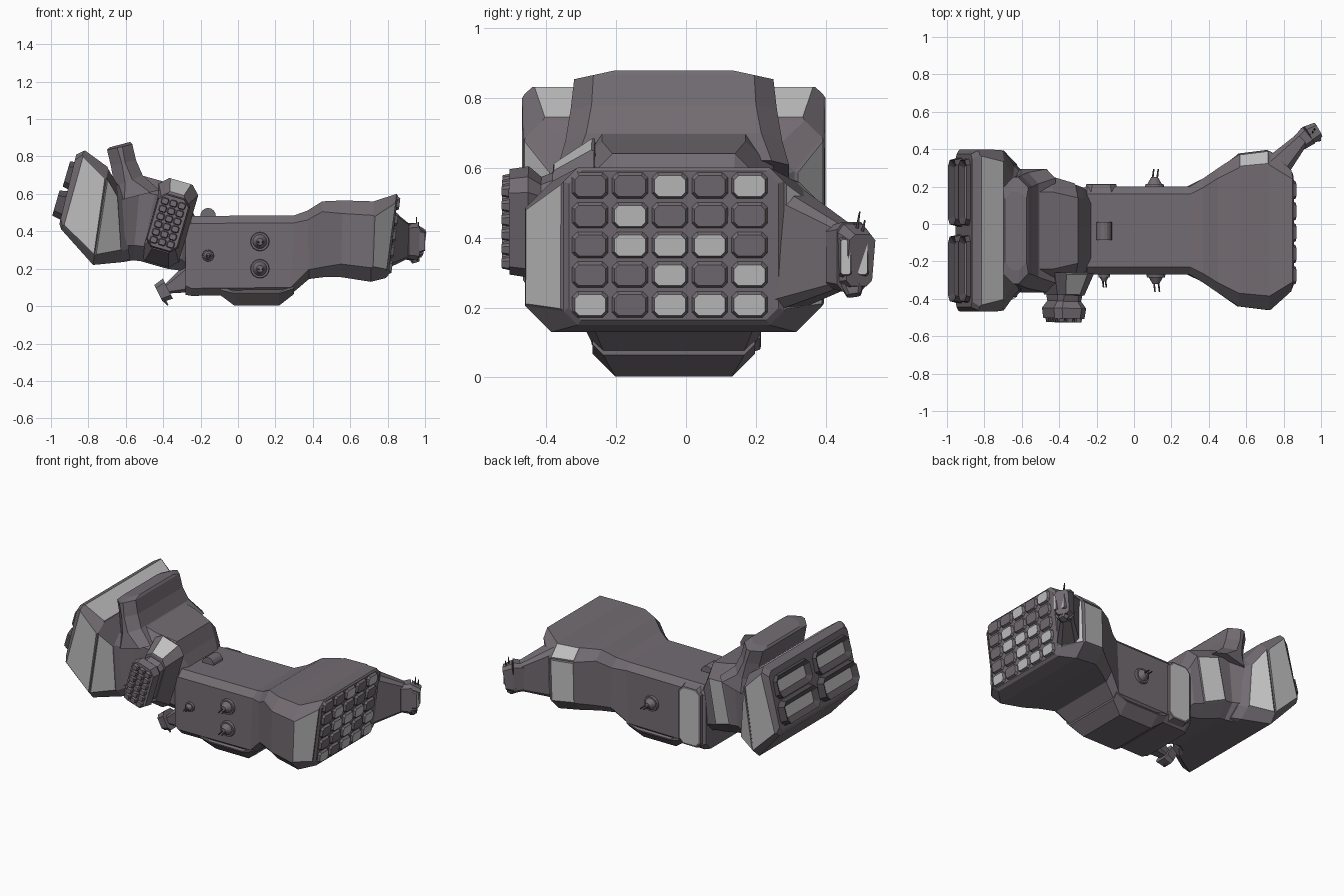
import bpy, bmesh, math
from mathutils import Vector as V

YC = -0.035                       # centre line of the ship


def material(name, r, g, b):
    m = bpy.data.materials.new(name)
    m.diffuse_color = (r, g, b, 1)
    return m


MAIN = material("hull mauve grey", 0.170, 0.150, 0.168)
LIGHT = material("pale panel grey", 0.52, 0.52, 0.52)
DARK = material("dark engine grey", 0.085, 0.076, 0.084)


def octagon(w, h, c):
    """Chamfered rectangle; side 0 is +y, 2 top, 4 -y, 6 bottom."""
    return [(w, -h + c), (w, h - c), (w - c, h), (c - w, h),
            (-w, h - c), (-w, c - h), (c - w, -h), (w - c, -h)]


def loft(name, rings, mat, panels=(), end_inset=None, end_mat=None):
    """Skin the rings; inset the (station, side) panels in the pale colour."""
    bm = bmesh.new()
    vs = [[bm.verts.new(p) for p in r] for r in rings]
    n = len(rings[0])
    quads = {}
    for i in range(len(vs) - 1):
        for j in range(n):
            k = (j + 1) % n
            quads[i, j] = bm.faces.new((vs[i][j], vs[i][k], vs[i + 1][k], vs[i + 1][j]))
    bm.faces.new(vs[0])
    end = bm.faces.new(vs[-1])
    bmesh.ops.recalc_face_normals(bm, faces=bm.faces)
    for key in panels:
        f = quads[key]
        bmesh.ops.inset_individual(bm, faces=[f], thickness=0.010, depth=0.006)
        f.material_index = 1
    if end_inset:
        bmesh.ops.inset_individual(bm, faces=[end], thickness=end_inset[0], depth=end_inset[1])
    if end_mat:
        end.material_index = 1
    me = bpy.data.meshes.new(name)
    bm.to_mesh(me)
    bm.free()
    me.materials.append(mat)
    me.materials.append(end_mat or LIGHT)
    ob = bpy.data.objects.new(name, me)
    bpy.context.collection.objects.link(ob)
    return ob


def section(xt, zt, xb, zb, w, c):
    """Octagon slice spanned by a top and a bottom point in the xz plane."""
    t, b = V((xt, YC, zt)), V((xb, YC, zb))
    up, mid = (t - b).normalized(), (t + b) / 2
    return [mid + V((0, y, 0)) + up * z for y, z in octagon(w, (t - b).length / 2, c)]


def body(name, stations, panels=(), mat=MAIN):
    return loft(name, [section(*s) for s in stations], mat, panels)


def bar(name, p0, p1, s0, s1, mat=MAIN, up=(0, 0, 1), ch=0.2, **kw):
    """Tapered chamfered block from p0 to p1 with (width, height) at each end."""
    p0, p1 = V(p0), V(p1)
    f = (p1 - p0).normalized()
    side = f.cross(V(up)).normalized()
    up = side.cross(f)
    rings = [[p + side * a + up * b for a, b in octagon(s[0] / 2, s[1] / 2, ch * min(s))]
             for p, s in ((p0, s0), (p1, s1))]
    return loft(name, rings, mat, **kw)


# Main hull flaring into the cargo head
body("main_hull", [
    (-0.28, 0.47, -0.28, 0.06, 0.225, 0.05),
    (-0.25, 0.482, -0.25, 0.055, 0.235, 0.04),
    (0.30, 0.485, 0.28, 0.06, 0.235, 0.04),
    (0.37, 0.51, 0.38, 0.145, 0.28, 0.05),
    (0.45, 0.56, 0.46, 0.155, 0.335, 0.055),
    (0.56, 0.565, 0.55, 0.155, 0.405, 0.07),
    (0.725, 0.56, 0.71, 0.13, 0.425, 0.075),
    (0.848, 0.60, 0.79, 0.15, 0.315, 0.04),
    (0.855, 0.59, 0.805, 0.165, 0.30, 0.035)],
    panels=[(5, 0), (5, 1), (6, 0), (6, 4)])
body("keel", [
    (-0.09, 0.14, -0.09, 0.055, 0.232, 0.03),
    (-0.02, 0.14, -0.02, 0.003, 0.232, 0.065),
    (0.22, 0.14, 0.22, 0.003, 0.232, 0.065),
    (0.30, 0.14, 0.30, 0.065, 0.232, 0.03)])

# Five by five cargo tiles on the end face
lit = {(0, 2), (0, 4), (1, 1), (2, 1), (2, 2), (2, 3), (3, 2), (3, 4),
       (4, 0), (4, 2), (4, 3), (4, 4)}
n = V((0.993, 0, -0.118))
for r in range(5):
    for c in range(5):
        z = 0.549 - 0.085 * r
        p = V((0.805 + (z - 0.165) * 0.118, -0.274 + 0.114 * c, z))
        bar("cargo_tile", p - n * 0.005, p + n * 0.014, (0.108, 0.08), (0.088, 0.060),
            end_mat=LIGHT if (r, c) in lit else None)

# Tilted rear neck, engine block and dorsal fin
body("rear_neck", [
    (-0.22, 0.46, -0.26, 0.16, 0.19, 0.05),
    (-0.265, 0.55, -0.31, 0.19, 0.23, 0.06),
    (-0.30, 0.64, -0.38, 0.20, 0.245, 0.07),
    (-0.43, 0.675, -0.52, 0.24, 0.285, 0.08),
    (-0.52, 0.70, -0.56, 0.245, 0.285, 0.08),
    (-0.64, 0.65, -0.62, 0.235, 0.33, 0.09)],
    panels=[(2, 0)])
body("engine_block", [
    (-0.60, 0.63, -0.58, 0.25, 0.30, 0.06),
    (-0.645, 0.65, -0.62, 0.235, 0.345, 0.06),
    (-0.695, 0.735, -0.775, 0.22, 0.425, 0.05),
    (-0.825, 0.83, -0.945, 0.41, 0.428, 0.022),
    (-0.865, 0.81, -0.955, 0.44, 0.41, 0.03)],
    panels=[(1, 0), (1, 4), (2, 0), (2, 4), (2, 2)])
body("dorsal_fin", [
    (-0.42, 0.62, -0.655, 0.56, 0.33, 0.05),
    (-0.51, 0.70, -0.66, 0.64, 0.31, 0.06),
    (-0.545, 0.78, -0.68, 0.75, 0.295, 0.06),
    (-0.565, 0.865, -0.70, 0.835, 0.285, 0.055),
    (-0.575, 0.878, -0.69, 0.848, 0.21, 0.04)])

# Four engine nozzles with recessed pale plates
a, u = V((-0.96, 0, 0.28)), V((0.28, 0, 0.96))
for y in (YC - 0.205, YC + 0.205):
    for x, z in ((-0.862, 0.69), (-0.918, 0.535)):
        p = V((x, y, z))
        bar("engine_nozzle", p - a * 0.03, p + a * 0.058, (0.385, 0.172), (0.345, 0.14),
            DARK, up=u, end_inset=(0.036, -0.025), end_mat=LIGHT)

# Tiled sensor pod on the front side, with a pale plate on its arm
d = V((-0.02, -1, 0)).normalized()
pod = V((-0.365, 0, 0.445))
bar("pod_arm", pod + d * 0.26, pod + d * 0.38, (0.22, 0.46), (0.15, 0.31), up=u, panels=[(0, 2)])
bar("pod_neck", pod + d * 0.37, pod + d * 0.42, (0.14, 0.28), (0.13, 0.24), up=u)
bar("pod_rim", pod + d * 0.41, pod + d * 0.45, (0.13, 0.24), (0.18, 0.30), up=u)
bar("pod_head", pod + d * 0.45, pod + d * 0.505, (0.18, 0.30), (0.165, 0.285), up=u)
s = d.cross(u).normalized()
for r in range(6):
    for c in range(3):
        p = pod + d * 0.5 + u * (0.043 * (r - 2.5)) + s * (0.047 * (c - 1))
        bar("pod_tile", p, p + d * 0.026, (0.043, 0.039), (0.033, 0.029), up=u)

# Pale plate on the back side of the hull
bar("side_plate", (-0.175, 0.15, 0.27), (-0.175, 0.212, 0.27), (0.19, 0.42), (0.16, 0.38),
    end_inset=(0.012, 0.003), end_mat=LIGHT)

# Antenna arm off the cargo head
bar("antenna_arm", (0.745, 0.285, 0.365), (0.90, 0.455, 0.345), (0.15, 0.36), (0.075, 0.18))
bar("antenna_collar", (0.885, 0.435, 0.345), (0.935, 0.475, 0.345), (0.09, 0.18), (0.11, 0.20))
bar("antenna_head", (0.925, 0.47, 0.345), (0.978, 0.50, 0.335), (0.105, 0.19), (0.085, 0.15))
for y, x in ((0.457, 0.989), (0.505, 0.966)):
    bar("antenna_plate", (x - 0.03, y, 0.345), (x + 0.01, y, 0.345), (0.04, 0.13), (0.028, 0.10),
        end_mat=LIGHT)
for x, y, h in ((0.94, 0.47, 0.44), (0.955, 0.485, 0.475), (0.965, 0.50, 0.45)):
    bar("antenna_spike", (x, y, 0.40), (x, y + 0.012, h), (0.012, 0.012), (0.004, 0.004),
        DARK, up=(1, 0, 0))
bar("antenna_foot", (0.94, 0.475, 0.27), (0.95, 0.48, 0.235), (0.07, 0.06), (0.04, 0.04), up=(1, 0, 0))

# Small sensor arm below the neck
bar("lower_arm", (-0.25, -0.17, 0.15), (-0.385, -0.17, 0.09), (0.12, 0.16), (0.06, 0.05))
bar("lower_sensor", (-0.375, -0.17, 0.093), (-0.425, -0.17, 0.068), (0.11, 0.12), (0.09, 0.10))
bar("lower_spike", (-0.40, -0.17, 0.04), (-0.375, -0.17, 0.005), (0.02, 0.02), (0.008, 0.008), DARK)


def disc(name, p, d, r0, r1, depth, mat=MAIN, sides=16):
    """Tapered round part starting at p and running along d."""
    p, d = V(p), V(d).normalized()
    e = d.cross(V((1, 0, 0))).normalized()
    g = d.cross(e)
    ang = [2 * math.pi * k / sides for k in range(sides)]
    return loft(name, [[q + e * (r * math.cos(t)) + g * (r * math.sin(t)) for t in ang]
                       for q, r in ((p, r0), (p + d * depth, r1))], mat)


# Gun turrets: base, dome and twin barrels
for x, y, z, k in ((0.117, -0.27, 0.345, 1), (0.117, -0.27, 0.20, 1),
                   (-0.16, -0.27, 0.27, 0.62), (0.11, 0.20, 0.28, 1)):
    q = math.copysign(1, y)
    disc("turret_base", (x, y - q * 0.01, z), (0, q, 0), 0.053 * k, 0.048 * k, 0.025)
    disc("turret_dome", (x, y + q * 0.015, z), (0, q, 0), 0.038 * k, 0.018 * k, 0.035 * k)
    for o in (-0.012, 0.012):
        disc("turret_barrel", (x + o * k, y + q * 0.03, z), (0.12, q, -0.1), 0.005, 0.004,
             0.065 * k, DARK, 8)

# Rounded hatch on the hull top
ring = [(0.042 * math.cos(t), 0.045 * math.sin(t)) for t in
        (math.pi * k / 8 for k in range(9))]
loft("top_hatch", [[V((-0.16 + x, y, 0.48 + z)) for x, z in ring] for y in (-0.085, 0.01)], MAIN)
